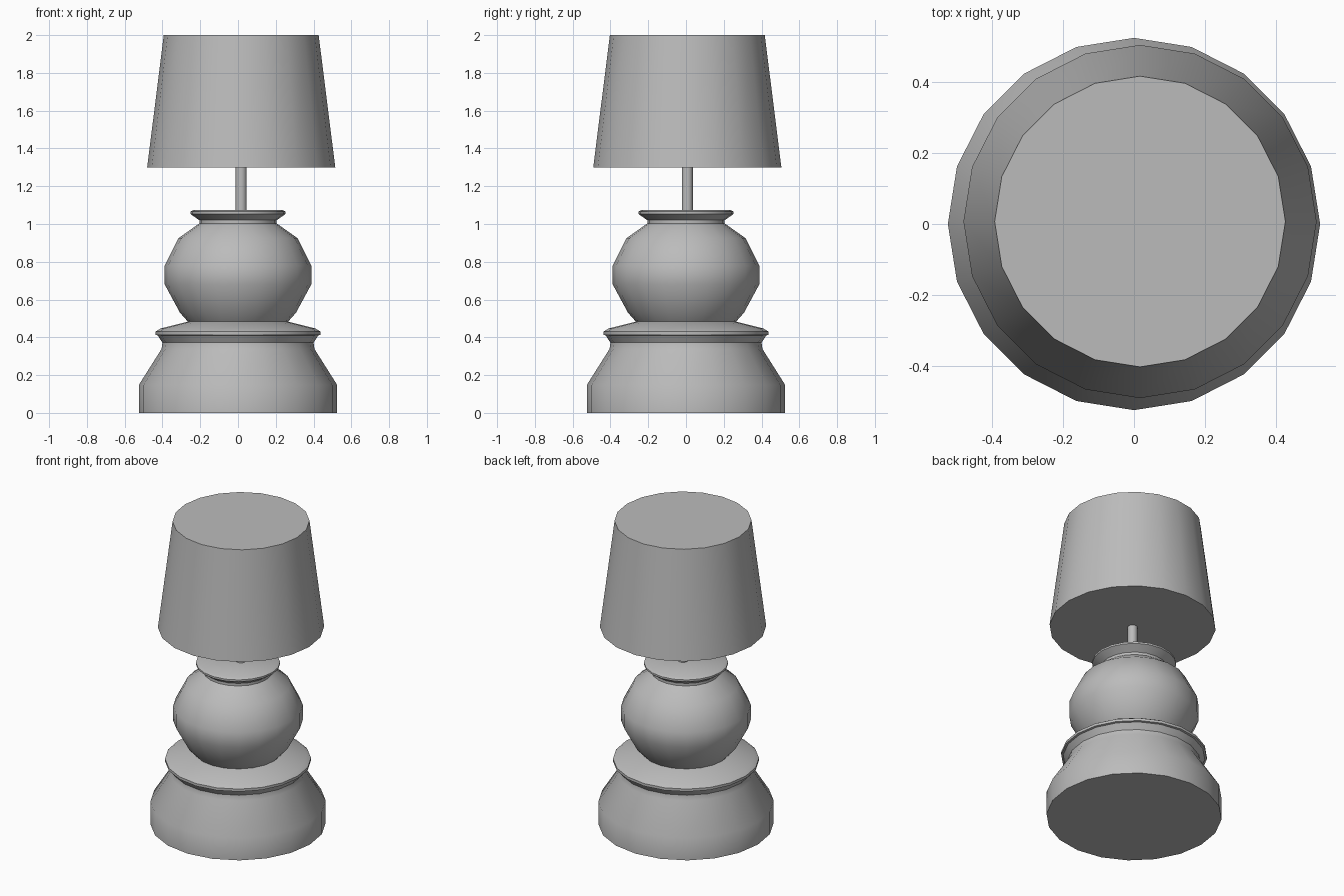
import bpy
import bmesh
import math

cube = bpy.data.objects.get("Cube")
if cube:
    bpy.data.objects.remove(cube, do_unlink=True)

grey = bpy.data.materials.new("plain_grey")
grey.use_nodes = True
COLOUR = (0.5, 0.5, 0.5, 1)
grey.diffuse_color = COLOUR
grey.node_tree.nodes["Principled BSDF"].inputs["Base Color"].default_value = COLOUR


def turned(name, profile, sides=20, centre=(0, 0), angle=40):
    """Turn a (radius, height) profile around z and cap both ends."""
    bm = bmesh.new()
    rings = []
    for r, z in profile:
        rings.append([bm.verts.new((r * math.cos(math.tau * i / sides),
                                    r * math.sin(math.tau * i / sides), z))
                      for i in range(sides)])
    for low, high in zip(rings, rings[1:]):
        for i in range(sides):
            j = (i + 1) % sides
            bm.faces.new((low[i], low[j], high[j], high[i]))
    bm.faces.new(rings[0][::-1])
    bm.faces.new(rings[-1])
    mesh = bpy.data.meshes.new(name)
    bm.to_mesh(mesh)
    bm.free()
    mesh.materials.append(grey)
    obj = bpy.data.objects.new(name, mesh)
    obj.location = (*centre, 0)
    bpy.context.collection.objects.link(obj)
    bpy.ops.object.select_all(action="DESELECT")
    obj.select_set(True)
    bpy.context.view_layer.objects.active = obj
    bpy.ops.object.shade_smooth_by_angle(angle=math.radians(angle))
    return obj


# Foot, ball and collar turned as one stacked body
turned("lamp_body", [
    (0.525, 0), (0.525, 0.148), (0.405, 0.338), (0.4, 0.372),
    (0.425, 0.41), (0.437, 0.413), (0.437, 0.43), (0.41, 0.447),
    (0.265, 0.483), (0.307, 0.53), (0.388, 0.68), (0.388, 0.78),
    (0.315, 0.925), (0.205, 1.003), (0.205, 1.02), (0.252, 1.053),
    (0.252, 1.065), (0.235, 1.075)])

# Rod and shade sit slightly off the body axis
OFFSET = (0.017, 0.007)
turned("rod", [(0.029, 1.06), (0.029, 1.32)], centre=OFFSET)
turned("shade", [(0.498, 1.3), (0.41, 2)], centre=OFFSET)
